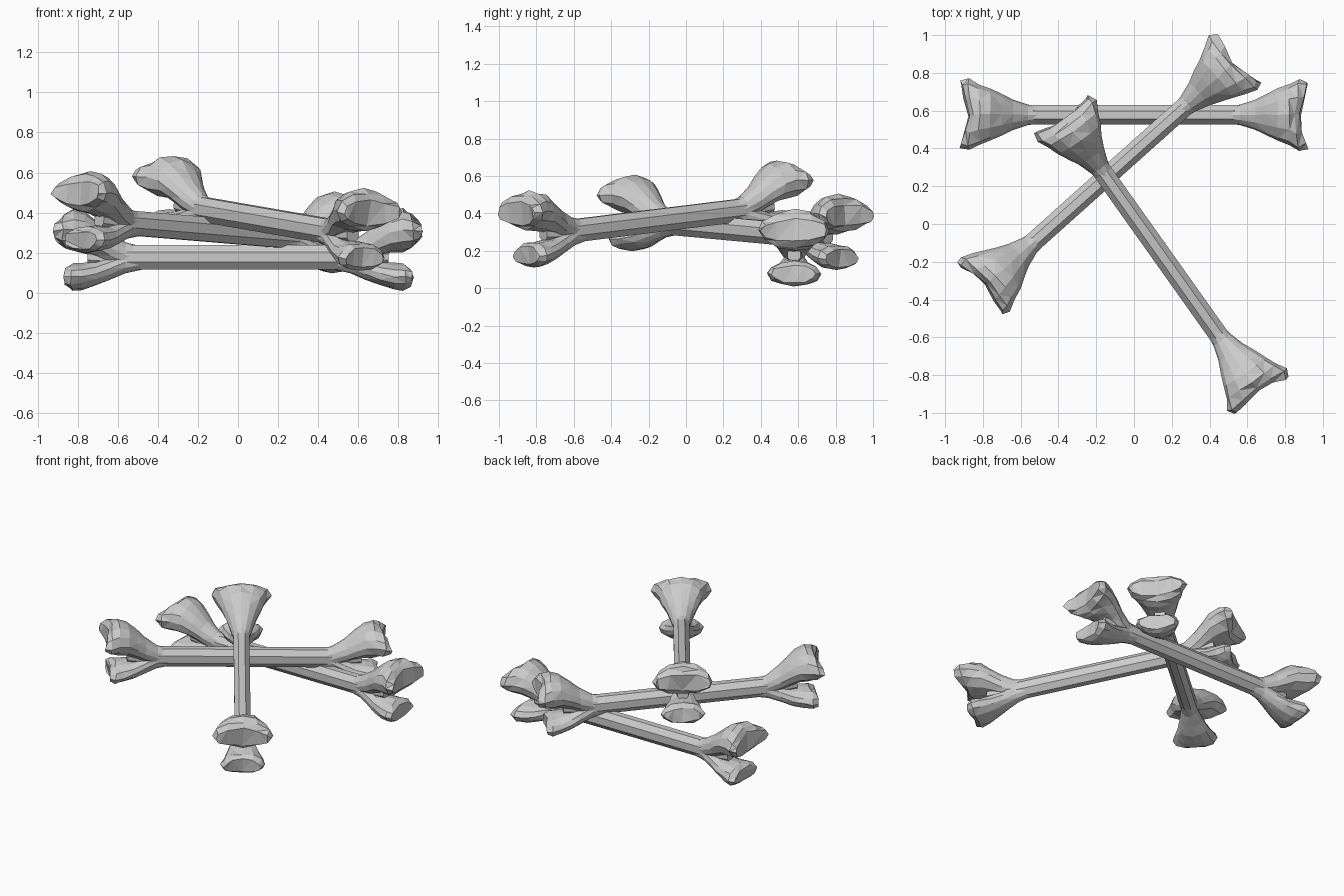
import bpy, bmesh, math, random

if "Cube" in bpy.data.objects:
    bpy.data.objects.remove(bpy.data.objects["Cube"])

random.seed(4)

# ring: (x, centre z, half width, half height)
SHAFT = [(-0.75, 0, .035, .035), (-0.56, 0, .051, .061), (0.56, 0, .051, .061), (0.75, 0, .035, .035)]
UPPER = [(.47, 0, .042, .050), (.56, .010, .054, .064), (.64, .048, .080, .078), (.70, .088, .108, .090),
         (.76, .122, .138, .103), (.82, .134, .165, .107), (.865, .132, .192, .092), (.895, .128, .180, .060)]
LOWER = [(.44, -.006, .040, .048), (.56, -.024, .052, .056), (.64, -.056, .074, .058), (.71, -.082, .098, .060),
         (.78, -.096, .124, .066), (.83, -.100, .140, .068), (.86, -.102, .122, .048)]


def loft(name, rings, sides, side=1, jitter=0.0, dish=0.0, turn=0.0):
    """Join elliptical rings along x; far rings can be dished and roughened."""
    bm = bmesh.new()
    loops = []
    for i, (x, zc, ry, rz) in enumerate(rings):
        rough = jitter * max(0, i - 1) / len(rings)
        bow = dish * max(0, i - len(rings) + 3) / 2
        loop = []
        for k in range(sides):
            a = 2 * math.pi * k / sides + turn
            c, s = math.cos(a), math.sin(a)
            n = [random.uniform(-rough, rough) for _ in range(3)]
            loop.append(bm.verts.new((side * (x + bow * (abs(c) - .45) + n[0]),
                                      ry * c + n[1], zc + rz * s + n[2])))
        loops.append(loop)
    for a, b in zip(loops, loops[1:]):
        for k in range(sides):
            j = (k + 1) % sides
            bm.faces.new((a[k], a[j], b[j], b[k]))
    bm.faces.new(loops[0])
    bm.faces.new(loops[-1])
    bmesh.ops.triangulate(bm, faces=[f for f in bm.faces if jitter or len(f.verts) > 8])
    bmesh.ops.recalc_face_normals(bm, faces=bm.faces)
    me = bpy.data.meshes.new(name)
    bm.to_mesh(me)
    bm.free()
    ob = bpy.data.objects.new(name, me)
    bpy.context.collection.objects.link(ob)
    return ob


def bone(name, loc, tilt, heading):
    # octagonal shaft
    k = 1 / math.cos(math.pi / 8)
    ob = loft(name, [(x, z, w * k, h * k) for x, z, w, h in SHAFT], 8, turn=math.pi / 8)
    # upper and lower knuckles at both ends, fused to the shaft
    knobs = []
    for side in (-1, 1):
        knobs.append(loft("upper_knuckle", UPPER, 12, side, .012, .04))
        knobs.append(loft("lower_knuckle", LOWER, 12, side, .010, .02))
    for kn in knobs:
        kn.hide_render = True
        m = ob.modifiers.new("fuse", 'BOOLEAN')
        m.operation, m.solver, m.object = 'UNION', 'EXACT', kn
    bpy.context.view_layer.update()
    dg = bpy.context.evaluated_depsgraph_get()
    fused = bpy.data.meshes.new_from_object(ob.evaluated_get(dg))
    ob.modifiers.clear()
    ob.data = fused
    for kn in knobs:
        bpy.data.objects.remove(kn)
    ob.location = loc
    ob.rotation_euler = (0, tilt, math.radians(heading))
    return ob


# three crossed bones, stacked from bottom to top
bone("bottom_bone", (0, .578, .178), 0, 0)
bone("middle_bone", (-.135, .26, .315), .062, 41.8)
bone("top_bone", (.14, -.155, .362), .10, -54.6)
